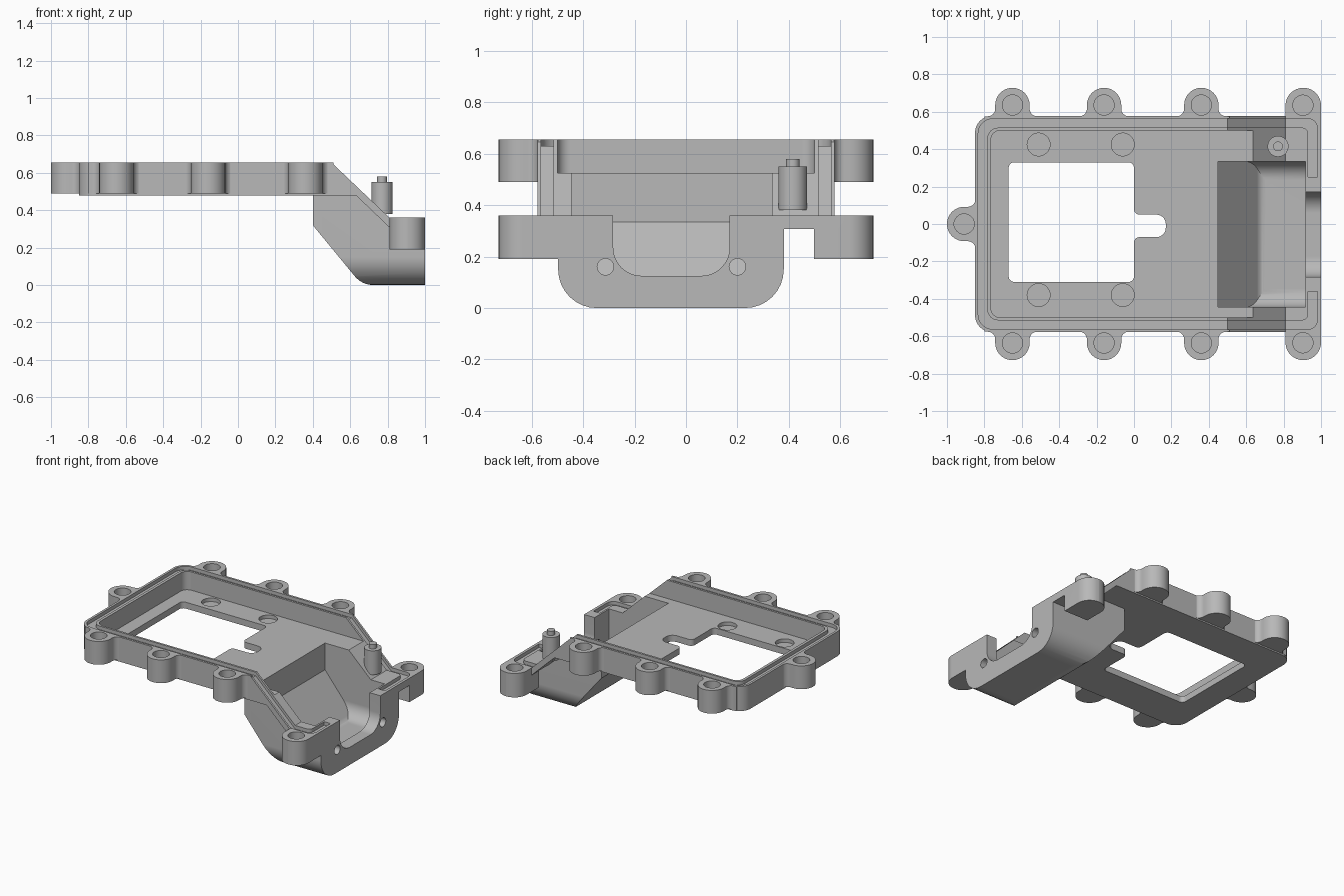
import bpy
import bmesh
from math import tan, pi
from mathutils import Vector, Matrix

cube = bpy.data.objects.get("Cube")
if cube:
    bpy.data.objects.remove(cube, do_unlink=True)

grey = bpy.data.materials.new("plain_grey")
grey.use_nodes = True
COLOUR = (0.48, 0.48, 0.48, 1)
grey.diffuse_color = COLOUR
grey.node_tree.nodes["Principled BSDF"].inputs["Base Color"].default_value = COLOUR


def rounded(points, steps=8):
    """Replace each corner (u, v, radius) by a tangent arc."""
    out = []
    for i, p in enumerate(points):
        here = Vector(p[:2])
        radius = p[2] if len(p) > 2 else 0
        if not radius:
            out.append(here)
            continue
        a = (Vector(points[i - 1][:2]) - here).normalized()
        b = (Vector(points[(i + 1) % len(points)][:2]) - here).normalized()
        half = a.angle(b) / 2
        start = here + a * (radius / tan(half))
        centre = here + (a + b).normalized() * (start - here).length / abs(a.dot((a + b).normalized()))
        sweep = (start - centre).angle_signed(here + b * (radius / tan(half)) - centre)
        for k in range(steps + 1):
            arm = start - centre
            arm.rotate(Matrix.Rotation(-sweep * k / steps, 2))
            out.append(centre + arm)
    return out


def box(u0, u1, v0, v1, radii=(0, 0, 0, 0)):
    corners = [(u0, v0), (u1, v0), (u1, v1), (u0, v1)]
    return [(u, v, r) for (u, v), r in zip(corners, radii)]


def circle(u, v, r):
    return box(u - r, u + r, v - r, v + r, (r,) * 4)


def prism(name, points, axis, low, high):
    """Extrude a flat rounded outline along one axis."""
    place = {"x": lambda p, w: (w, p.x, p.y),
             "y": lambda p, w: (p.x, w, p.y),
             "z": lambda p, w: (p.x, p.y, w)}[axis]
    bm = bmesh.new()
    base = bm.faces.new([bm.verts.new(place(p, low)) for p in rounded(points)])
    bmesh.ops.remove_doubles(bm, verts=bm.verts[:], dist=1e-5)
    side = bmesh.ops.extrude_face_region(bm, geom=bm.faces[:], use_keep_orig=True)
    moved = [g for g in side["geom"] if isinstance(g, bmesh.types.BMVert)]
    shift = Vector(place(Vector((0, 0)), high - low))
    bmesh.ops.translate(bm, verts=moved, vec=shift)
    bmesh.ops.recalc_face_normals(bm, faces=bm.faces[:])
    mesh = bpy.data.meshes.new(name)
    bm.to_mesh(mesh)
    bm.free()
    mesh.materials.append(grey)
    obj = bpy.data.objects.new(name, mesh)
    bpy.context.collection.objects.link(obj)
    return obj


def combine(target, tool, operation):
    mod = target.modifiers.new("combine", "BOOLEAN")
    mod.operation, mod.solver, mod.object = operation, "EXACT", tool
    bpy.context.view_layer.objects.active = target
    bpy.ops.object.modifier_apply(modifier=mod.name)
    bpy.data.objects.remove(tool, do_unlink=True)
    return target


def cut(target, points, axis, low, high):
    combine(target, prism("cutter", points, axis, low, high), "DIFFERENCE")


TOP, FLOOR, LIP = 0.655, 0.525, 0.36
WALL = 0.578

# Tray with a sloping end
housing = prism("housing", [(-0.86, 0.48), (0.63, 0.48), (0.81, 0.308), (1, 0.308),
                            (1, LIP), (0.81, LIP), (0.5, TOP), (-0.86, TOP)], "y", -0.7, 0.7)
combine(housing, prism("outline", box(-0.85, 1.1, -WALL, WALL, (0.09, 0, 0, 0.09)),
                       "z", -1, 2), "INTERSECT")

# Deep chin below the slope
chin = prism("chin", [(0.4, 0.5), (0.4, 0.32), (0.663, 0, 0.13), (1, 0),
                      (1, 0.33), (0.81, 0.33), (0.62, 0.5)], "y", -0.7, 0.7)
combine(chin, prism("chin_section", box(-0.497, 0.38, 0, 1, (0.15, 0.15, 0, 0)),
                    "x", 0, 1.5), "INTERSECT")
combine(housing, chin, "UNION")

# Screw lugs with filleted roots
lug = [(-0.15, -0.03), (-0.15, -0.002), (-0.092, -0.002, 0.04), (-0.092, 0.15, 0.092),
       (0.092, 0.15, 0.092), (0.092, -0.002, 0.04), (0.15, -0.002), (0.15, -0.03)]
spots = [(x, s * WALL, 0 if s > 0 else pi) for x in (-0.65, -0.16, 0.36) for s in (1, -1)]
spots.append((-0.85, 0, pi / 2))
screws = []
for x, y, turn in spots:
    part = prism("lug", lug, "z", 0.49, TOP)
    place = Matrix.Translation((x, y, 0)) @ Matrix.Rotation(turn, 4, "Z")
    part.data.transform(place)
    combine(housing, part, "UNION")
    centre = place @ Vector((0, 0.058, 0))
    screws.append((centre.x, centre.y, TOP))
for s in (1, -1):
    part = prism("end_lug", [(0.81, s * 0.497), (0.81, s * 0.728, 0.094),
                             (1, s * 0.728, 0.094), (1, s * 0.497)], "z", 0.19, LIP)
    combine(housing, part, "UNION")
    screws.append((0.903, s * 0.635, LIP))

# Tray cavity, chin pocket and lip notch
cut(housing, box(-0.765, 0.8, -0.5, 0.5, (0.05, 0, 0, 0.05)), "z", FLOOR, 1)
pocket = prism("pocket", [(0.45, 1), (0.45, 0.335), (0.676, 0.06, 0.06),
                          (0.917, 0.06), (0.917, 1)], "y", -0.7, 0.7)
combine(pocket, prism("pocket_section", box(-0.445, 0.335, 0.06, 0.9, (0.1, 0.1, 0, 0)),
                      "x", 0, 1.5), "INTERSECT")
combine(housing, pocket, "DIFFERENCE")
cut(housing, box(-0.283, 0.17, 0.125, 1, (0.11, 0.11, 0, 0)), "x", 0.88, 1.1)
for y in (-0.313, 0.2):
    cut(housing, circle(y, 0.16, 0.032), "x", 0.88, 1.1)

# Floor window with its slot
cut(housing, [(-0.67, -0.31, 0.03), (0, -0.31, 0.03), (0, -0.07, 0.03), (0.17, -0.07, 0.05),
              (0.17, 0.05, 0.05), (0, 0.05, 0.03), (0, 0.33, 0.03), (-0.67, 0.33, 0.03)],
    "z", 0.4, 0.6)

# Blind holes
for x, y, z in screws:
    cut(housing, circle(x, y, 0.054), "z", z - 0.12, z + 0.1)
for x in (-0.51, -0.06):
    for y in (-0.38, 0.425):
        cut(housing, circle(x, y, 0.061), "z", FLOOR - 0.025, FLOOR + 0.05)

# Seal groove that follows the rim down the slope
groove = prism("groove", box(-0.833, 0.98, -0.563, 0.563, (0.08, 0.05, 0.05, 0.08)), "z", 0.2, 1)
cut(groove, box(-0.785, 0.93, -0.515, 0.515, (0.06, 0.03, 0.03, 0.06)), "z", 0, 1.2)
cut(groove, box(0.9, 1.1, -0.36, 0.25), "z", 0, 1.2)
DEPTH = 0.025
combine(groove, prism("groove_height", [(-1, TOP - DEPTH), (0.5, TOP - DEPTH),
                                        (0.81, LIP - DEPTH), (1.1, LIP - DEPTH),
                                        (1.1, 0.9), (-1, 0.9)], "y", -0.8, 0.8), "INTERSECT")
combine(housing, groove, "DIFFERENCE")

# Guide post with a thin tip
post = prism("guide_post", circle(0.77, 0.415, 0.056), "z", 0.38, 0.55)
combine(post, prism("post_tip", circle(0.77, 0.415, 0.026), "z", 0.5, 0.58), "UNION")

# Smooth curves, crisp edges
for obj in (housing, post):
    bpy.ops.object.select_all(action="DESELECT")
    obj.select_set(True)
    bpy.context.view_layer.objects.active = obj
    bpy.ops.object.shade_smooth_by_angle(angle=pi / 7)
    obj.modifiers.new("even_normals", "WEIGHTED_NORMAL").keep_sharp = True
